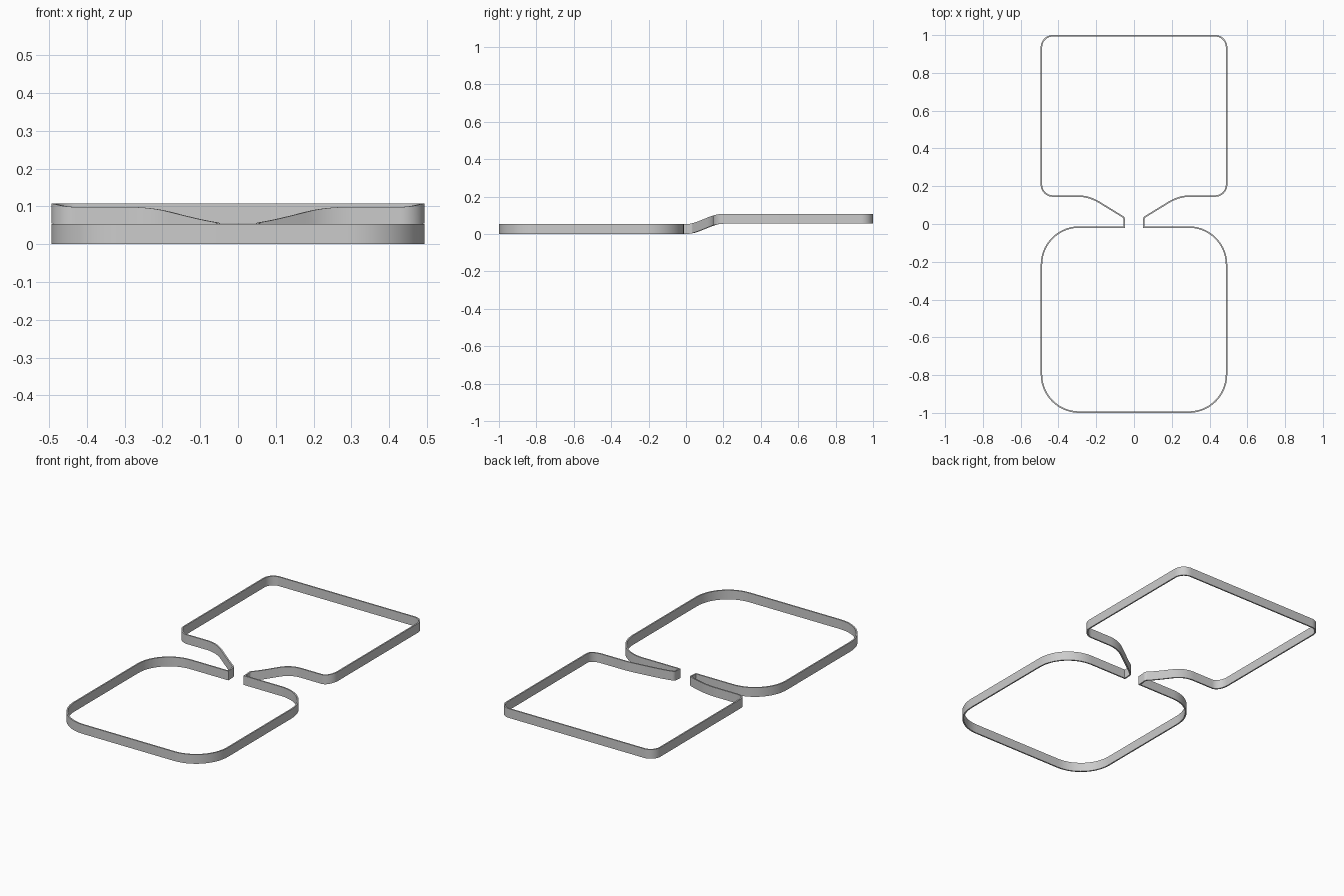
import bpy, bmesh, math
from mathutils import Vector

if "Cube" in bpy.data.objects:
    bpy.data.objects.remove(bpy.data.objects["Cube"])

HALF_T, HEIGHT, STEP = 0.004, 0.053, 0.055


def lift(y):
    t = min(max(y / 0.2, 0), 1)
    return STEP * t * t * (3 - 2 * t)


def round_corner(prev, p, nxt, r, n):
    """Replace corner p by an arc of radius r."""
    if r == 0:
        return [p]
    a, b = (prev - p).normalized(), (nxt - p).normalized()
    half = a.angle(b) / 2
    centre = p + (a + b).normalized() * (r / math.sin(half))
    tan = r / math.tan(half)
    u, v = p + a * tan - centre, p + b * tan - centre
    sweep = math.pi - 2 * half
    return [centre + (u * math.sin((1 - k / n) * sweep) + v * math.sin(k / n * sweep))
            / math.sin(sweep) for k in range(n + 1)]


# Right half of the band's centre line: x, y, corner radius
corners = [(0, 0.996, 0), (0.49, 0.996, 0.06), (0.49, 0.148, 0.06),
           (0.238, 0.148, 0.22), (0.052, 0.034, 0.018), (0.052, -0.016, 0),
           (0.49, -0.016, 0.2), (0.49, -0.996, 0.2), (0, -0.996, 0)]
pts = [Vector(c[:2]) for c in corners]
half = []
for i in range(1, len(pts) - 1):
    half += round_corner(pts[i - 1], pts[i], pts[i + 1], corners[i][2], 14)

# Subdivide the sloping stretch so the height ramp stays smooth
right = [half[0]]
for q in half[1:]:
    p = right[-1]
    n = 12 if abs(p.y - q.y) > 0.03 and -0.02 < q.y < 0.1 and p.x < 0.4 else 1
    right += [p.lerp(q, k / n) for k in range(1, n + 1)]
path = right + [Vector((-p.x, p.y)) for p in reversed(right)]

# Sweep a thin upright rectangle round the closed path with mitred corners
bm = bmesh.new()
rings = []
N = len(path)
for i, p in enumerate(path):
    d0 = (p - path[i - 1]).normalized()
    d1 = (path[(i + 1) % N] - p).normalized()
    n0, n1 = Vector((-d0.y, d0.x)), Vector((-d1.y, d1.x))
    m = (n0 + n1).normalized()
    off = m * (HALF_T / m.dot(n0))
    ring = []
    z = lift(p.y)
    for side, h in ((1, 0), (-1, 0), (-1, HEIGHT), (1, HEIGHT)):
        q = p + off * side
        ring.append(bm.verts.new((q.x, q.y, z + h)))
    rings.append(ring)
for i in range(N):
    a, b = rings[i], rings[(i + 1) % N]
    for k in range(4):
        j = (k + 1) % 4
        bm.faces.new((a[k], a[j], b[j], b[k]))
bmesh.ops.recalc_face_normals(bm, faces=bm.faces)

mesh = bpy.data.meshes.new("stepped_band")
bm.to_mesh(mesh)
bm.free()
band = bpy.data.objects.new("stepped_band", mesh)
bpy.context.collection.objects.link(band)
bpy.context.view_layer.objects.active = band
band.select_set(True)
bpy.ops.object.shade_smooth_by_angle(angle=math.radians(30))
